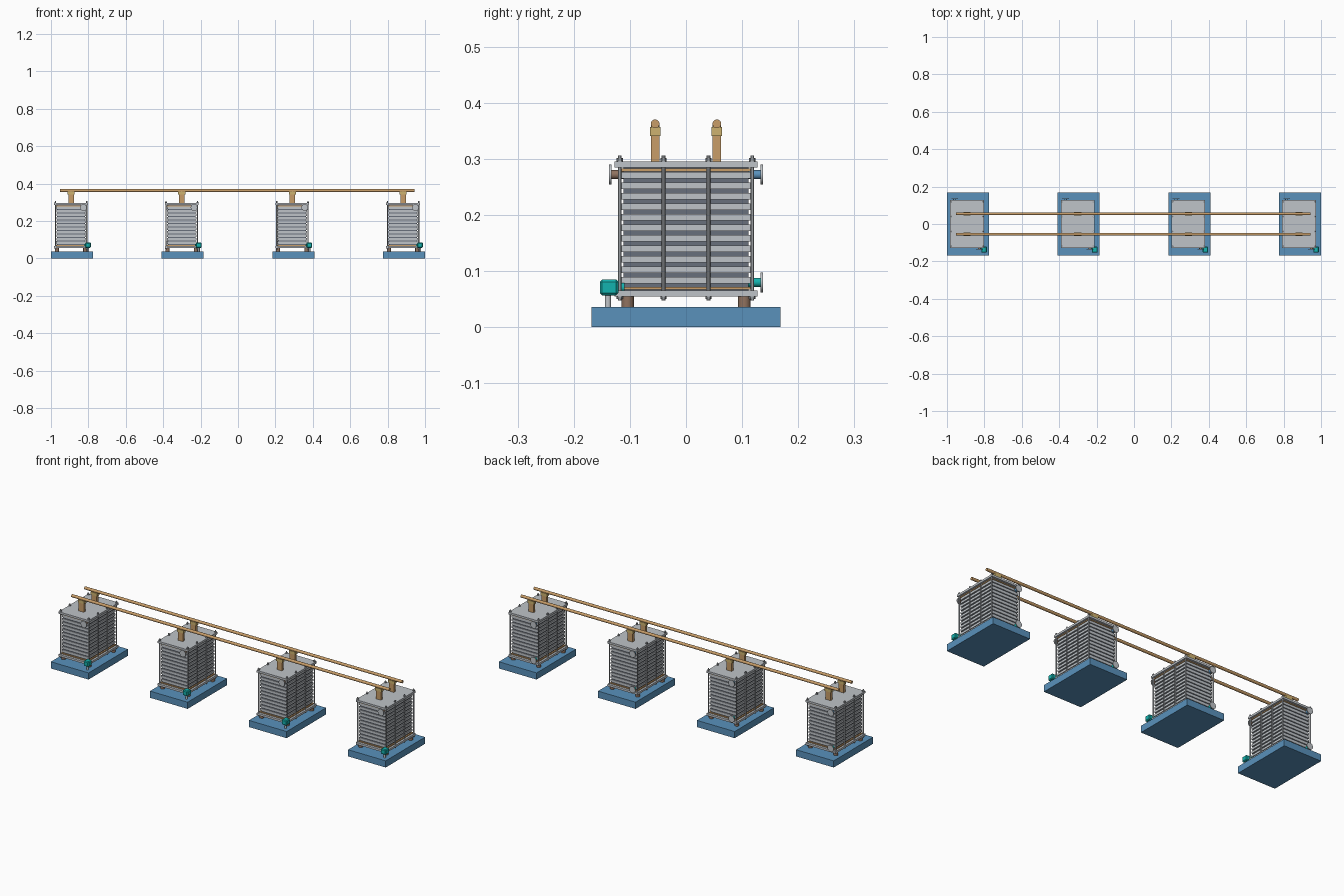
import bpy, bmesh
from math import pi
from mathutils import Matrix, Vector

cube = bpy.data.objects.get("Cube")
if cube:
    bpy.data.objects.remove(cube, do_unlink=True)


def material(name, rgb):
    m = bpy.data.materials.new(name)
    m.use_nodes = True
    m.diffuse_color = (*rgb, 1)
    m.node_tree.nodes["Principled BSDF"].inputs["Base Color"].default_value = (*rgb, 1)
    return m


BLUE = material("base blue", (0.10, 0.285, 0.50))
GREY = material("light grey metal", (0.52, 0.55, 0.58))
ROD = material("rod grey", (0.30, 0.32, 0.34))
SLATE = material("slate core", (0.14, 0.16, 0.20))
TAN = material("copper tan", (0.58, 0.34, 0.14))
BRASS = material("pale brass", (0.61, 0.45, 0.16))
BROWN = material("brown", (0.28, 0.17, 0.115))
TEAL = material("teal", (0.007, 0.45, 0.43))


class Part:
    """One named object gathered from boxes and cylinders."""

    def __init__(self, name, mat, smooth=False):
        self.name, self.mat, self.smooth = name, mat, smooth
        self.bm = bmesh.new()

    def box(self, centre, size):
        mat = Matrix.Translation(centre) @ Matrix.Diagonal((*size, 1))
        return bmesh.ops.create_cube(self.bm, size=1, matrix=mat)["verts"]

    def cyl(self, start, end, radius, sides=16, stretch=1):
        a, b = Vector(start), Vector(end)
        turn = (b - a).to_track_quat("Z", "Y").to_matrix().to_4x4()
        mat = Matrix.Translation((a + b) / 2) @ Matrix.Diagonal((stretch, 1, 1, 1)) @ turn
        bmesh.ops.create_cone(self.bm, cap_ends=True, segments=sides, radius1=radius,
                              radius2=radius, depth=(b - a).length, matrix=mat)

    def done(self):
        mesh = bpy.data.meshes.new(self.name)
        self.bm.to_mesh(mesh)
        self.bm.free()
        mesh.materials.append(self.mat)
        ob = bpy.data.objects.new(self.name, mesh)
        bpy.context.collection.objects.link(ob)
        if self.smooth:
            bpy.ops.object.select_all(action="DESELECT")
            bpy.context.view_layer.objects.active = ob
            ob.select_set(True)
            bpy.ops.object.shade_smooth_by_angle(angle=pi / 6)


PIPE_Y = 0.055
PIPE_Z = 0.3625
SIDES = (-1, 1)


def exchanger(n, base_x):
    x = base_x - 0.005
    tag = f"_{n}"

    # Plinth and feet
    p = Part("plinth" + tag, BLUE)
    p.box((base_x, 0, 0.018), (0.225, 0.336, 0.036))
    p.done()
    p = Part("feet" + tag, BROWN, True)
    for sx in SIDES:
        for sy in SIDES:
            p.cyl((x + sx * 0.076, sy * 0.104, 0.036), (x + sx * 0.076, sy * 0.104, 0.056), 0.011)
    p.done()

    # End plates
    p = Part("end_plates" + tag, GREY)
    for z in (0.06, 0.29):
        p.box((x, 0, z), (0.18, 0.254, 0.011))
    p.done()

    # Plate pack with copper sheets at both ends
    p = Part("plate_pack" + tag, GREY)
    for i in range(11):
        p.box((x, 0, 0.084 + i * 0.0187), (0.158, 0.23, 0.0118))
    p.done()
    p = Part("pack_core" + tag, SLATE)
    p.box((x, 0, 0.175), (0.148, 0.222, 0.22))
    p.done()
    p = Part("copper_sheets" + tag, TAN)
    for z in (0.0695, 0.2805):
        p.box((x, 0, z), (0.162, 0.234, 0.005))
    p.done()

    # Tie rods and nuts
    rods = Part("tie_rods" + tag, GREY, True)
    nuts = Part("nuts" + tag, ROD)
    for sx in SIDES:
        for y in (-0.118, -0.04, 0.04, 0.118):
            px = x + sx * 0.084
            rods.cyl((px, y, 0.048), (px, y, 0.306), 0.0033, 10)
            for z in (0.0505, 0.2955):
                nuts.cyl((px, y, z), (px, y, z + 0.006), 0.0055, 6)
    rods.done()
    nuts.done()

    # Flanged ports
    flanges = Part("flanges" + tag, GREY, True)
    for name, sx, sy, z, mat in (("front_port", 1, -1, 0.272, BROWN),
                                 ("rear_upper_port", -1, 1, 0.272, BLUE),
                                 ("rear_lower_port", -1, 1, 0.08, TEAL)):
        px = x + sx * 0.066
        p = Part(name + tag, mat, True)
        p.cyl((px, sy * 0.11, z), (px, sy * 0.134, z), 0.008)
        p.done()
        flanges.cyl((px, sy * 0.133, z), (px, sy * 0.137, z), 0.018, 24)
    flanges.done()

    # Pump on its post, piped into the pack
    p = Part("pump_body" + tag, TEAL)
    verts = p.box((base_x + 0.086, -0.137, 0.071), (0.03, 0.033, 0.028))
    edges = list({e for v in verts for e in v.link_edges})
    bmesh.ops.bevel(p.bm, geom=edges, offset=0.004, segments=1, affect="EDGES")
    p.cyl((x + 0.078, -0.13, 0.071), (x + 0.078, -0.11, 0.071), 0.008)
    p.done()
    p = Part("pump_post" + tag, GREY, True)
    p.cyl((base_x + 0.086, -0.139, 0.036), (base_x + 0.086, -0.139, 0.06), 0.0055)
    p.done()

    # Risers and tee fittings up to the header pipes
    risers = Part("risers" + tag, TAN, True)
    tees = Part("tee_fittings" + tag, BRASS, True)
    for sy in SIDES:
        y = sy * PIPE_Y
        risers.cyl((x, y, 0.29), (x, y, PIPE_Z), 0.0075, 16, stretch=1.0)
        risers.box((x, y, 0.318), (0.03, 0.015, 0.05))
        tees.box((x, y, 0.349), (0.038, 0.019, 0.016))
    risers.done()
    tees.done()


for n in range(4):
    exchanger(n + 1, (n - 1.5) * 0.5917)

# Header pipes joining all units
for sy, name in ((-1, "front_header_pipe"), (1, "rear_header_pipe")):
    p = Part(name, TAN, True)
    p.cyl((-0.953, sy * PIPE_Y, PIPE_Z), (0.945, sy * PIPE_Y, PIPE_Z), 0.0078, 16)
    p.done()
